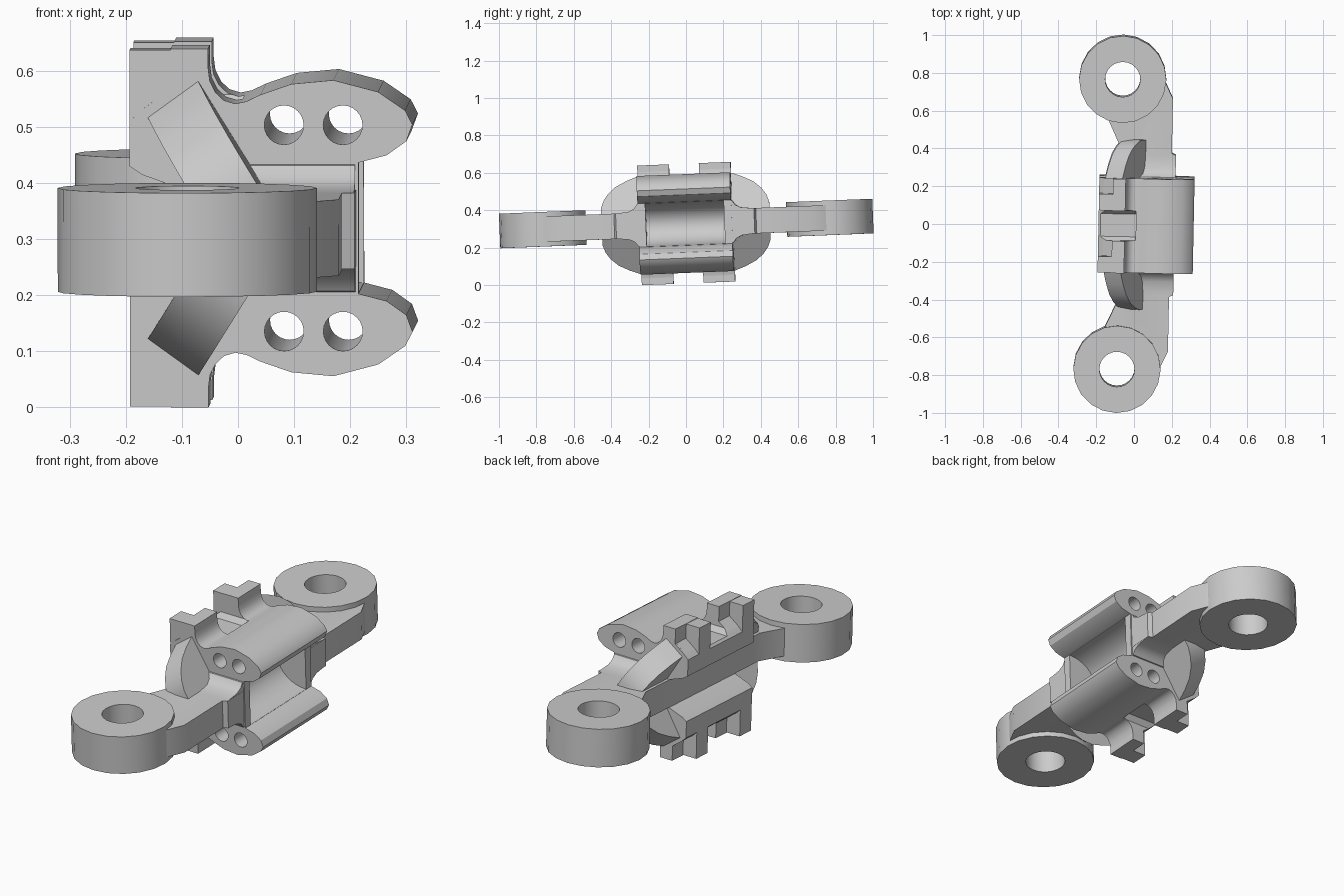
import bpy, bmesh, math
from mathutils import Matrix, Vector

if "Cube" in bpy.data.objects:
    bpy.data.objects.remove(bpy.data.objects["Cube"])

# Whole part is slightly tilted and yawed on the ground
POSE = (Matrix.Translation((0, 0, 0.329)) @ Matrix.Rotation(-0.02, 4, 'Z')
        @ Matrix.Rotation(0.04, 4, 'X'))


def prism(name, pts, vec):
    """Extrude a planar outline along a vector."""
    bm = bmesh.new()
    face = bm.faces.new([bm.verts.new(p) for p in pts])
    new = bmesh.ops.extrude_face_region(bm, geom=[face])['geom']
    verts = [v for v in new if isinstance(v, bmesh.types.BMVert)]
    bmesh.ops.translate(bm, verts=verts, vec=Vector(vec))
    bmesh.ops.recalc_face_normals(bm, faces=bm.faces)
    me = bpy.data.meshes.new(name)
    bm.to_mesh(me)
    bm.free()
    ob = bpy.data.objects.new(name, me)
    bpy.context.collection.objects.link(ob)
    return ob


def box(name, x0, x1, y0, y1, z0, z1):
    return prism(name, [(x0, y0, z0), (x1, y0, z0), (x1, y1, z0), (x0, y1, z0)],
                 (0, 0, z1 - z0))


def circle(cx, cy, rx, ry, n):
    return [(cx + rx * math.cos(2 * math.pi * i / n), cy + ry * math.sin(2 * math.pi * i / n))
            for i in range(n)]


def boolean(ob, other, op='DIFFERENCE', remove=True):
    mod = ob.modifiers.new(op, 'BOOLEAN')
    mod.operation, mod.object, mod.solver = op, other, 'EXACT'
    bpy.context.view_layer.objects.active = ob
    bpy.ops.object.modifier_apply(modifier=mod.name)
    if remove:
        bpy.data.objects.remove(other)


parts = []

# Clamp body: jaw cross-section, mirrored top to bottom
half = [(0.22, 0.117), (0.27, 0.13), (0.305, 0.155), (0.316, 0.185), (0.303, 0.21),
        (0.255, 0.243), (0.175, 0.264), (0.10, 0.257), (0.045, 0.238), (0.02, 0.226),
        (0.0, 0.222), (-0.02, 0.228), (-0.035, 0.242), (-0.045, 0.262), (-0.048, 0.285),
        (-0.07, 0.28), (-0.165, 0.212), (-0.188, 0.19), (-0.188, 0.11), (-0.165, 0.095),
        (-0.09, 0.068)]
outline = half + [(x, -z) for x, z in reversed(half)]
body = prism("clamp_body", [(x, -0.25, z) for x, z in outline], (0, 0.5, 0))
parts.append(body)

# Channel between the jaws and the four pin holes
boolean(body, prism("channel_cutter",
                    [(x, -0.21, z) for x, z in circle(0.22, 0, 0.15, 0.116, 32)], (0, 0.42, 0)))
for hx in (0.087, 0.192):
    for hz in (-0.184, 0.184):
        boolean(body, prism("hole_cutter",
                            [(x, -0.4, z) for x, z in circle(hx, hz, 0.035, 0.035, 24)],
                            (0, 0.8, 0)))

for s, side in ((1, "upper"), (-1, "lower")):
    # Slanted ear plates with rounded ends
    edge = [(0.45, 0.04), (0.45, 0.10), (0.435, 0.14), (0.41, 0.175), (0.37, 0.21),
            (0.31, 0.24), (0.25, 0.262), (0.24, 0.277)]
    yz = edge + [(-y, z) for y, z in reversed(edge)]
    ear = prism(side + "_ear", [(-0.075 + (0.277 - z) * 0.62, y, s * z) for y, z in yz],
                (-0.09, 0, -0.065 * s))
    parts.append(ear)
    # Slot between the lugs
    slot = [(0.08, 0.4), (-0.08, 0.4), (-0.08, 0.225), (-0.06, 0.2), (0.06, 0.2), (0.08, 0.225)]
    cutter = prism("slot_cutter", [(-0.25, y, s * z) for y, z in slot], (0.26, 0, 0))
    boolean(body, cutter, remove=False)
    boolean(ear, cutter)
    # L-shaped locking lugs
    for y0, end in ((-0.25, "front"), (0.08, "back")):
        lug = box(f"{side}_{end}_lug", -0.115, -0.048, y0, y0 + 0.17,
                  *sorted((s * 0.16, s * 0.32)))
        boolean(lug, box("lug_step", -0.188, -0.10, y0 + 0.002, y0 + 0.088,
                         *sorted((s * 0.15, s * 0.318))), 'UNION')
        parts.append(lug)

for s, end in ((1, "back"), (-1, "front")):
    cy = 0.768 * s
    # Arm from body to ring
    plan = [(0.145, 0.77), (0.193, 0.67), (0.193, 0.38), (0.215, 0.37), (0.215, 0.22),
            (-0.09, 0.22), (-0.09, 0.43), (-0.15, 0.56), (-0.075, 0.70)]
    arm = prism(end + "_arm", [(x, s * y, -0.068) for x, y in plan], (0, 0, 0.136))
    # Flared root blending the arm into the jaws
    root = [(0.24, 0.117), (0.255, 0.112), (0.27, 0.09), (0.30, 0.075), (0.37, 0.067)]
    loop = root + [(y, -z) for y, z in reversed(root)]
    flare = prism("root_flare", [(0.0, s * y, z) for y, z in loop], (0.214, 0, 0))
    boolean(arm, flare, 'UNION')
    # Ring with bore
    ring = prism(end + "_ring", [(x, y, -0.0925) for x, y in circle(-0.075, cy, 0.231, 0.231, 20)],
                 (0, 0, 0.185))
    bore = prism("bore_cutter", [(x, y, -0.2) for x, y in circle(-0.075, cy, 0.093, 0.093, 24)],
                 (0, 0, 0.4))
    boolean(arm, bore, remove=False)
    boolean(ring, bore)
    parts += [arm, ring]

# Pose and shading
for ob in parts:
    ob.data.transform(POSE)
    bpy.ops.object.select_all(action='DESELECT')
    ob.select_set(True)
    bpy.context.view_layer.objects.active = ob
    bpy.ops.object.shade_smooth_by_angle(angle=math.radians(32))
